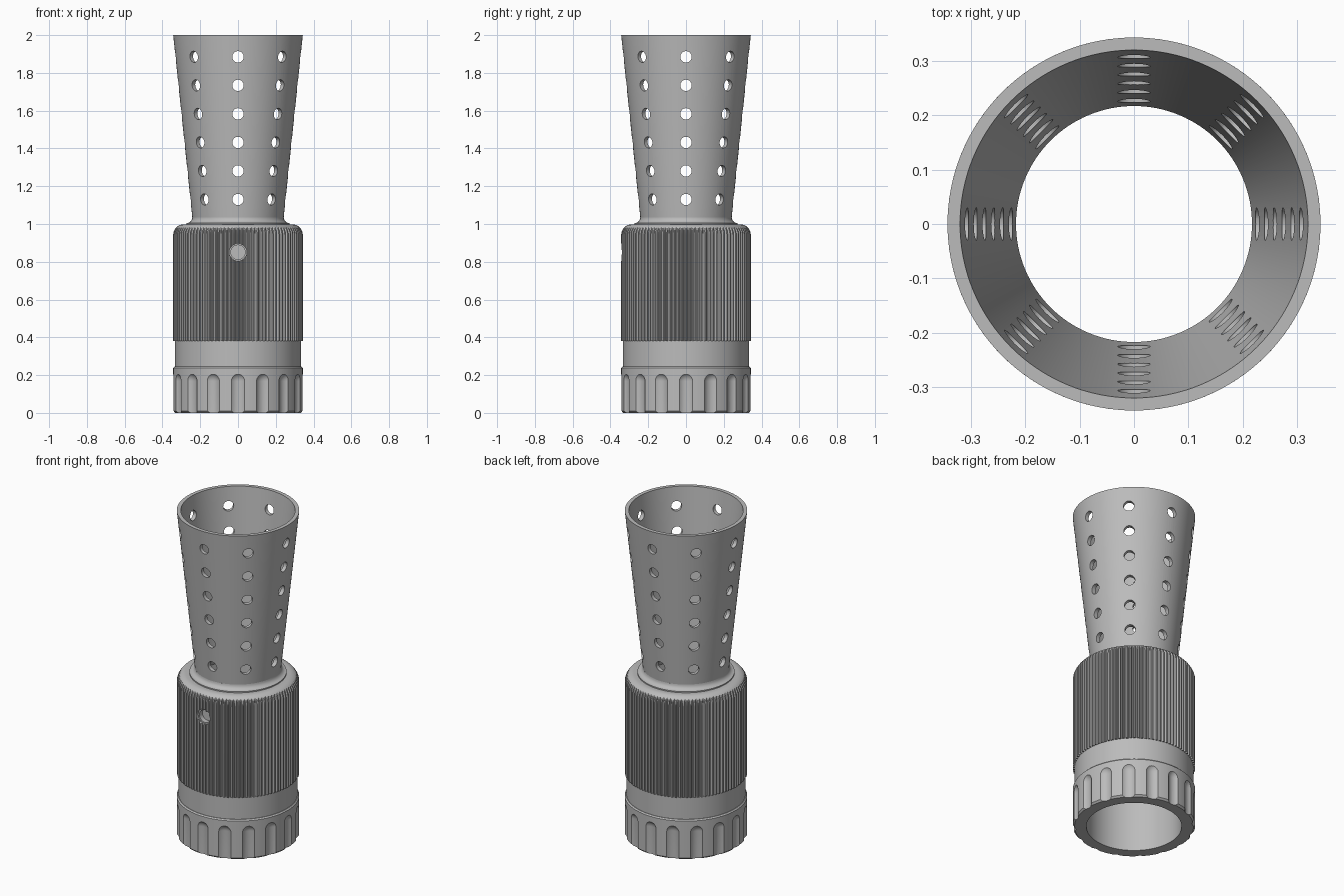
import bpy, bmesh, math
from mathutils import Matrix, Vector

cube = bpy.data.objects.get("Cube")
if cube:
    bpy.data.objects.remove(cube, do_unlink=True)

metal = bpy.data.materials.new("grey_metal")
metal.use_nodes = True
GREY = (0.5, 0.5, 0.5, 1)
metal.diffuse_color = GREY
metal.node_tree.nodes["Principled BSDF"].inputs["Base Color"].default_value = GREY


def make_object(name, bm):
    bmesh.ops.recalc_face_normals(bm, faces=bm.faces)
    mesh = bpy.data.meshes.new(name)
    bm.to_mesh(mesh)
    bm.free()
    mesh.materials.append(metal)
    obj = bpy.data.objects.new(name, mesh)
    bpy.context.collection.objects.link(obj)
    return obj


def lathe(name, profile, segments=128, limit=None):
    """Spin a closed (radius, height) loop; limit(angle) caps the radius."""
    bm = bmesh.new()
    columns = []
    for i in range(segments):
        a = math.tau * i / segments
        cap = limit(i) if limit else 1
        columns.append([bm.verts.new((min(r, cap) * math.sin(a), -min(r, cap) * math.cos(a), z))
                        for r, z in profile])
    n = len(profile)
    for i in range(segments):
        a, b = columns[i], columns[(i + 1) % segments]
        for j in range(n):
            k = (j + 1) % n
            bm.faces.new((a[j], b[j], b[k], a[k]))
    return make_object(name, bm)


def activate(obj):
    bpy.ops.object.select_all(action='DESELECT')
    obj.select_set(True)
    bpy.context.view_layer.objects.active = obj


def cut(obj, bm):
    cutter = make_object("cutter", bm)
    cutter.hide_render = True
    mod = obj.modifiers.new("cut", 'BOOLEAN')
    mod.operation = 'DIFFERENCE'
    mod.solver = 'EXACT'
    mod.object = cutter
    activate(obj)
    bpy.ops.object.modifier_apply(modifier=mod.name)
    bpy.data.objects.remove(cutter, do_unlink=True)


def radial_drill(bm, angle, z, radius, r_in, r_out):
    """Add a horizontal cylinder pointing away from the axis."""
    turn = Matrix.Rotation(angle, 4, 'Z')
    middle = Vector((0, -(r_in + r_out) / 2, z))
    bmesh.ops.create_cone(bm, cap_ends=True, segments=32, radius1=radius, radius2=radius,
                          depth=r_out - r_in,
                          matrix=turn @ Matrix.Translation(middle) @ Matrix.Rotation(math.pi / 2, 4, 'X'))


R, BORE = 0.343, 0.267

# Fluted base ring
base_ring = lathe("base_ring", [(BORE, 0), (R - 0.01, 0), (R, 0.01), (R, 0.238),
                                (R - 0.007, 0.245), (BORE, 0.245)])
bm = bmesh.new()
FLUTE, FLUTE_TOP = 0.05, 0.168
for i in range(16):
    a = math.tau * i / 16
    # round-ended vertical scoop
    scoop = [(0, -0.05), (FLUTE, -0.05)]
    scoop += [(FLUTE * math.cos(t * math.pi / 20), FLUTE_TOP + FLUTE * math.sin(t * math.pi / 20))
              for t in range(10)] + [(0, FLUTE_TOP + FLUTE)]
    centre = Vector(((R + 0.034) * math.sin(a), -(R + 0.034) * math.cos(a), 0))
    verts = [bm.verts.new(centre + Vector((r, 0, z))) for r, z in scoop]
    edges = [bm.edges.new(pair) for pair in zip(verts, verts[1:])]
    spun = bmesh.ops.spin(bm, geom=verts + edges, cent=centre, axis=(0, 0, 1),
                          angle=math.tau, steps=32, use_merge=True)
bmesh.ops.remove_doubles(bm, verts=bm.verts, dist=0.0001)
cut(base_ring, bm)

# Plain band between ring and grip
middle_band = lathe("middle_band", [(BORE, 0.245), (0.333, 0.245), (0.333, 0.38), (BORE, 0.38)])

# Ribbed grip with rounded shoulder and neck collar
shoulder = [(0.288 + 0.055 * math.cos(t * math.pi / 32), 0.943 + 0.055 * math.sin(t * math.pi / 32))
            for t in range(17)]
collar = [(0.272 - 0.03 * math.sin(t * math.pi / 12), 1.035 - 0.03 * math.cos(t * math.pi / 12))
          for t in range(7)]
ribs = [1, 1, 0.328, 0.326, 0.328, 1]
grip = lathe("ribbed_grip",
             [(BORE, 0.38), (R, 0.38)] + shoulder + [(0.272, 0.998)] + collar
             + [(0.217, 1.035), (0.217, 0.99), (BORE, 0.94)],
             600, lambda i: ribs[i % 6])
# Stepped set-screw recess at the front
for radius, depth in ((0.046, 0.02), (0.038, 0.05)):
    bm = bmesh.new()
    radial_drill(bm, 0, 0.85, radius, R - depth, R + 0.1)
    cut(grip, bm)

# Flared perforated cone
cone = lathe("perforated_cone", [(0.217, 1.035), (0.242, 1.035), (R, 2), (0.32, 2)])
bm = bmesh.new()
for column in range(8):
    for row in range(6):
        radial_drill(bm, column * math.tau / 8, 1.13 + row * 0.151, 0.03, 0.17, 0.45)
cut(cone, bm)

for part in (base_ring, middle_band, grip, cone):
    activate(part)
    bpy.ops.object.shade_smooth_by_angle(angle=math.radians(30))
